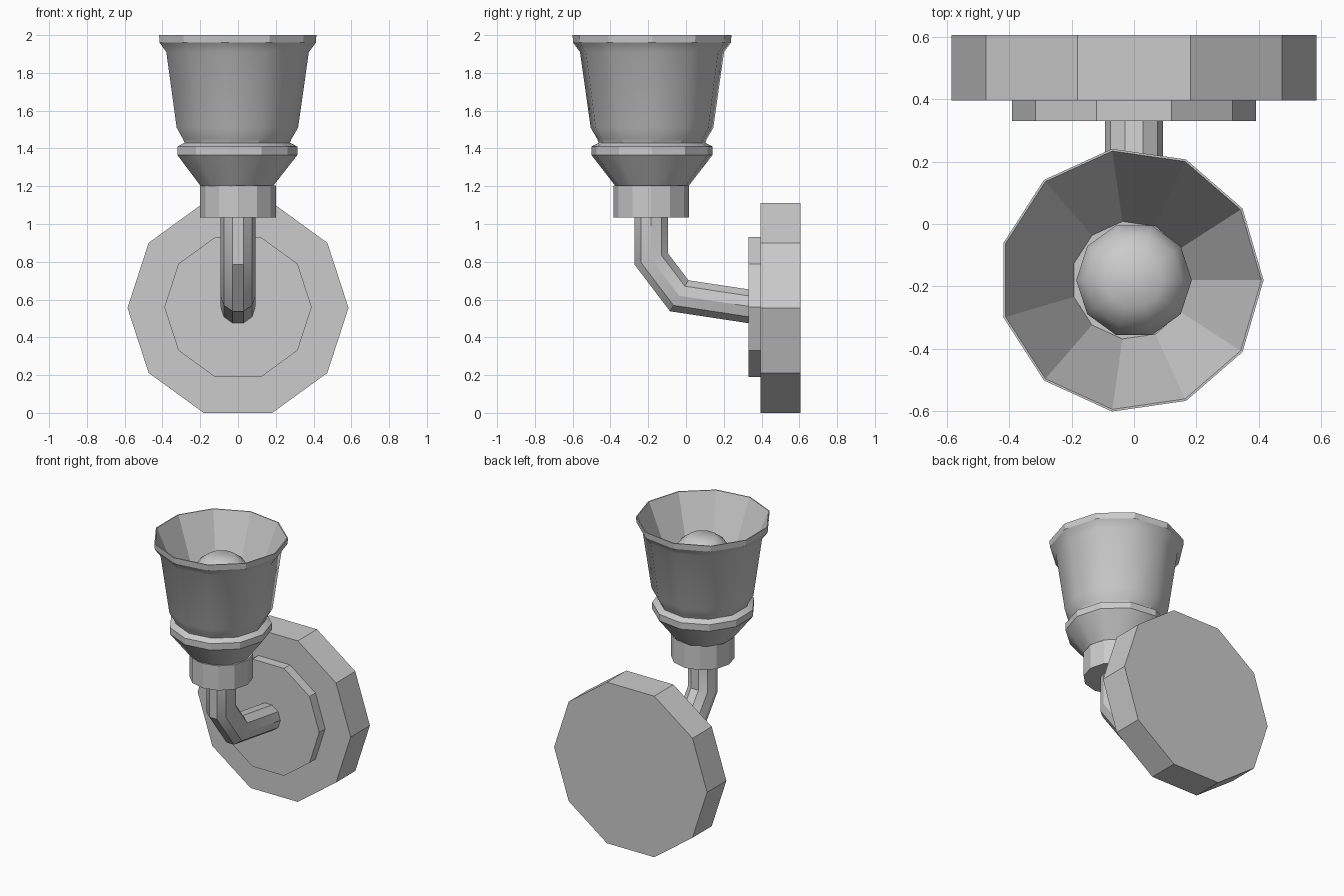
import bpy, bmesh
from math import sin, cos, pi, radians
from mathutils import Vector

if "Cube" in bpy.data.objects:
    bpy.data.objects.remove(bpy.data.objects["Cube"])


def finish(name, bm, smooth=None):
    bmesh.ops.recalc_face_normals(bm, faces=bm.faces)
    mesh = bpy.data.meshes.new(name)
    bm.to_mesh(mesh)
    bm.free()
    obj = bpy.data.objects.new(name, mesh)
    bpy.context.collection.objects.link(obj)
    if smooth:
        bpy.ops.object.select_all(action='DESELECT')
        obj.select_set(True)
        bpy.context.view_layer.objects.active = obj
        bpy.ops.object.shade_smooth_by_angle(angle=radians(smooth))
    return obj


def skin(name, rings, smooth=None):
    """Bridge a list of point rings and cap both ends."""
    bm = bmesh.new()
    loops = [[bm.verts.new(p) for p in ring] for ring in rings]
    n = len(loops[0])
    for a, b in zip(loops, loops[1:]):
        for i in range(n):
            j = (i + 1) % n
            bm.faces.new((a[i], a[j], b[j], b[i]))
    bm.faces.new(loops[0])
    bm.faces.new(loops[-1])
    return finish(name, bm, smooth)


def lathe(name, profile, sides, centre, axis='Z', smooth=None):
    """Turn (radius, position) pairs about a z or y axis."""
    rings = []
    for r, h in profile:
        ring = []
        for i in range(sides):
            u, v = r * cos(2 * pi * i / sides), r * sin(2 * pi * i / sides)
            ring.append(Vector((u, v, h) if axis == 'Z' else (u, h, v)) + Vector(centre))
        rings.append(ring)
    return skin(name, rings, smooth)


def pipe(name, path, radius, sides, smooth=None):
    """Sweep a round section along a (y, z) path with mitred bends."""
    pts = [Vector((0, y, z)) for y, z in path]
    rings = []
    for k, p in enumerate(pts):
        before = (p - pts[k - 1]).normalized() if k else (pts[1] - p).normalized()
        after = (pts[k + 1] - p).normalized() if k < len(pts) - 1 else before
        t = (before + after).normalized()
        side = Vector((1, 0, 0))
        up = side.cross(t) / t.dot(before)
        rings.append([p + radius * (side * cos(2 * pi * i / sides) + up * sin(2 * pi * i / sides))
                      for i in range(sides)])
    return skin(name, rings, smooth)


# Wall plate and its raised step
lathe("wall_plate", [(0.585, 0.395), (0.585, 0.605)], 10, (0, 0, 0.556), 'Y')
lathe("plate_step", [(0.39, 0.33), (0.39, 0.40)], 10, (0, 0, 0.56), 'Y')

# Bent arm
pipe("arm", [(0.36, 0.56), (-0.036, 0.62), (-0.184, 0.815), (-0.184, 1.10)], 0.093, 10, 30)

# Collar under the shade
lathe("collar", [(0.2, 1.035), (0.2, 1.205)], 12, (0, -0.184, 0))

# Shade: outer wall, rim, then hollow inside
shade = [(0.195, 1.20), (0.324, 1.365), (0.324, 1.41), (0.285, 1.43), (0.293, 1.45),
         (0.328, 1.51), (0.385, 1.91), (0.422, 1.96), (0.425, 2.0),
         (0.418, 2.0), (0.19, 1.46)]
lathe("shade", shade, 11, (-0.01, -0.18, 0), smooth=30)

# Bulb inside the shade
bulb = [(0.10, 1.45), (0.12, 1.56), (0.18, 1.68), (0.185, 1.75), (0.155, 1.82), (0.09, 1.87)]
lathe("bulb", bulb, 10, (0, -0.18, 0), smooth=40)
